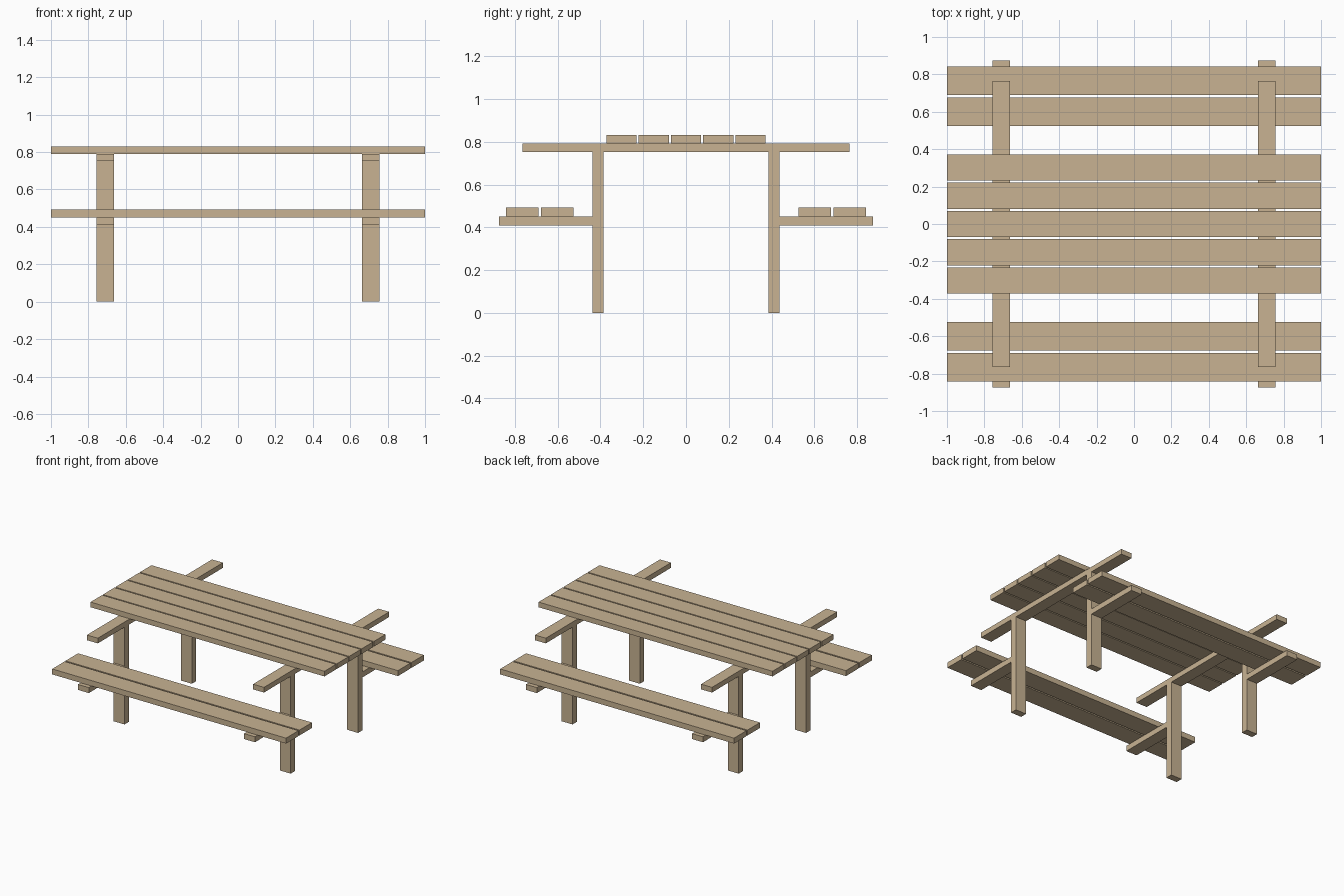
import bpy

if "Cube" in bpy.data.objects:
    bpy.data.objects.remove(bpy.data.objects["Cube"])


def box(name, x, y, z):
    """Box from (min, max) ranges on each axis."""
    bpy.ops.mesh.primitive_cube_add(size=1, location=[(a + b) / 2 for a, b in (x, y, z)])
    ob = bpy.context.object
    ob.name = name
    ob.scale = [b - a for a, b in (x, y, z)]
    bpy.ops.object.transform_apply(location=False, rotation=False, scale=True)
    ob.data.materials.append(wood)
    return ob


def span(sign, near, far):
    """Range mirrored to the given side."""
    return tuple(sorted((sign * near, sign * far)))


wood = bpy.data.materials.new("wood")
wood.diffuse_color = (0.58, 0.45, 0.29, 1)
wood.use_nodes = True
wood.node_tree.nodes["Principled BSDF"].inputs["Base Color"].default_value = wood.diffuse_color

# Table top planks
for i in range(-2, 3):
    c = i * 0.151
    box("table_plank", (-1, 1), (c - 0.0705, c + 0.0705), (0.791, 0.831))

# Bench seat planks
for side in (-1, 1):
    for near, far in ((0.525, 0.677), (0.689, 0.841)):
        box("bench_plank", (-1, 1), span(side, near, far), (0.451, 0.493))

# End frames: top beam, legs and bench supports
for end in (-1, 1):
    x = span(end, 0.664, 0.757)
    box("top_beam", x, (-0.764, 0.764), (0.751, 0.791))
    for side in (-1, 1):
        box("leg", x, span(side, 0.385, 0.438), (0, 0.751))
        box("bench_support", x, span(side, 0.438, 0.874), (0.409, 0.451))
